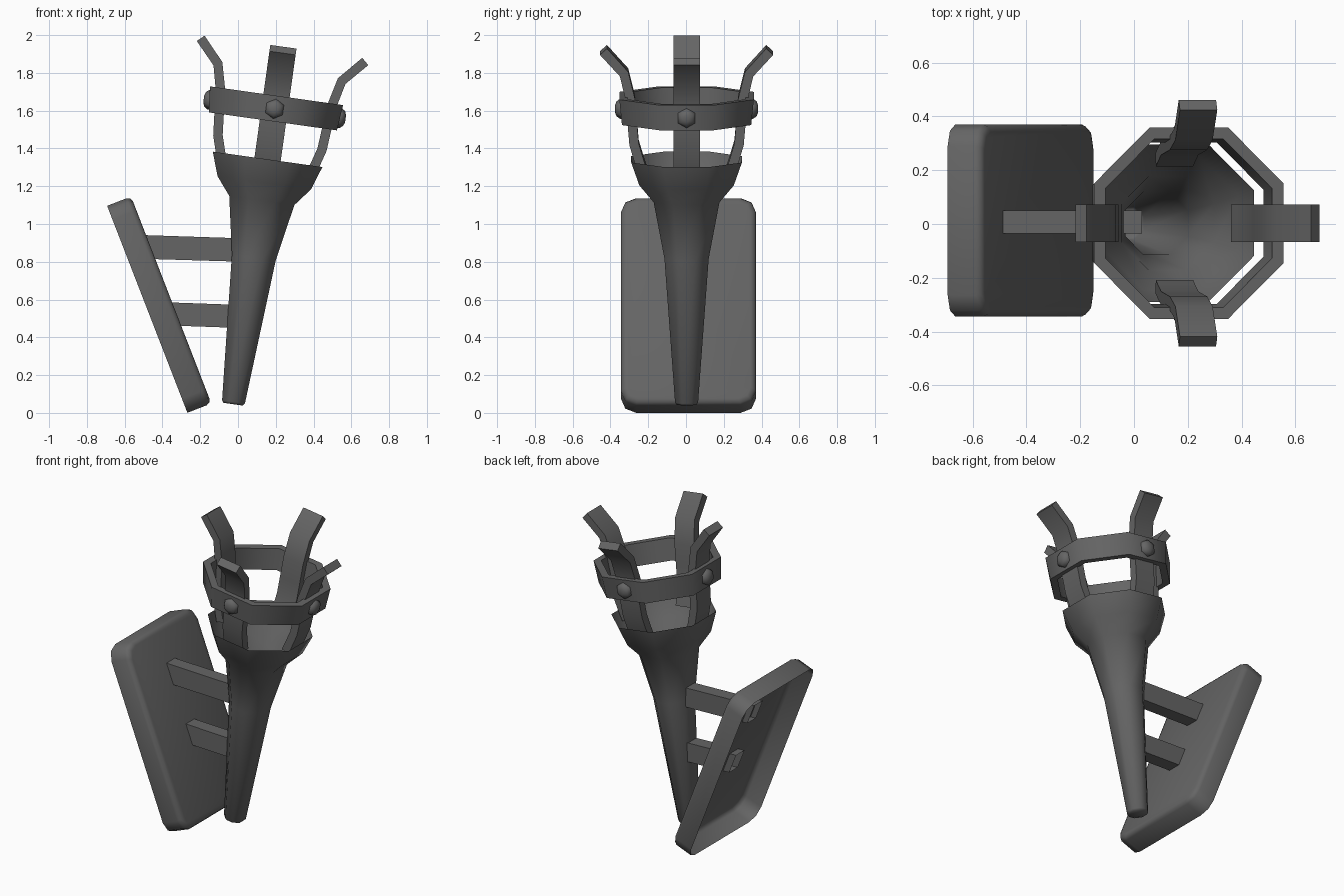
import bpy, bmesh, math
from mathutils import Matrix, Vector

if "Cube" in bpy.data.objects:
    bpy.data.objects.remove(bpy.data.objects["Cube"])

iron = bpy.data.materials.new("dark_iron")
iron.diffuse_color = (0.13, 0.13, 0.13, 1)
iron.use_nodes = True
iron.node_tree.nodes["Principled BSDF"].inputs["Base Color"].default_value = iron.diffuse_color

TILT = math.radians(8.0)
TORCH = Matrix.Translation((-0.025, 0.003, 0.05)) @ Matrix.Rotation(TILT, 4, 'Y')
PLATE = Matrix.Translation((-0.417, 0.013, 0.573)) @ Matrix.Rotation(math.radians(-21.2), 4, 'Y')
K = 1 / math.cos(math.pi / 8)          # flat-to-corner ratio of an octagon


def finish(name, bm, matrix, angle=50):
    bmesh.ops.recalc_face_normals(bm, faces=bm.faces)
    bm.transform(matrix)
    me = bpy.data.meshes.new(name)
    bm.to_mesh(me)
    bm.free()
    me.materials.append(iron)
    ob = bpy.data.objects.new(name, me)
    bpy.context.collection.objects.link(ob)
    bpy.ops.object.select_all(action='DESELECT')
    ob.select_set(True)
    bpy.context.view_layer.objects.active = ob
    bpy.ops.object.shade_smooth_by_angle(angle=math.radians(angle))
    return ob


def skin(loops, cap_start=False, cap_end=False, closed=False):
    """Bridge equal-length loops of points into a surface."""
    bm = bmesh.new()
    rows = [[bm.verts.new(p) for p in loop] for loop in loops]
    n = len(rows[0])
    pairs = list(zip(rows, rows[1:])) + ([(rows[-1], rows[0])] if closed else [])
    for a, b in pairs:
        for i in range(n):
            j = (i + 1) % n
            bm.faces.new((a[i], a[j], b[j], b[i]))
    if cap_start:
        bm.faces.new(rows[0][::-1])
    if cap_end:
        bm.faces.new(rows[-1])
    return bm


def ngon(r, z, sides, offset=0.5):
    return [(r * math.cos((i + offset) * math.tau / sides),
             r * math.sin((i + offset) * math.tau / sides), z) for i in range(sides)]


# Handle flaring into an open cup
profile = [(0.052, -0.004), (0.061, 0.008), (0.117, 0.78), (0.174, 1.085), (0.25, 1.18), (0.293, 1.305)]
finish("handle_and_cup", skin([ngon(r * K, s, 8) for r, s in profile], cap_start=True), TORCH, 80)

# Octagonal band
band = [(0.342, 1.508), (0.356, 1.645), (0.313, 1.645), (0.300, 1.508)]
finish("band", skin([ngon(r * K, s, 8) for r, s in band], closed=True), TORCH)

# Four bent straps, each with a rivet on the band
path = [Vector(p) for p in [(0.235, 1.255), (0.252, 1.307), (0.278, 1.395),
                            (0.287, 1.50), (0.297, 1.63), (0.331, 1.77), (0.440, 1.89)]]
W, T = 0.07, 0.025
for i, side in enumerate(("right", "back", "left", "front")):
    turn = TORCH @ Matrix.Rotation(i * math.pi / 2, 4, 'Z')
    loops = []
    for k, p in enumerate(path):
        d = (path[min(k + 1, len(path) - 1)] - path[max(k - 1, 0)]).normalized()
        o = Vector((d.y, -d.x)) * T
        a, b = p + o, p - o
        loops.append([(a.x, -W, a.y), (a.x, W, a.y), (b.x, W, b.y), (b.x, -W, b.y)])
    finish("strap_" + side, skin(loops, True, True), turn)
    dome = [ngon(0.053, -0.01, 6, 0), ngon(0.053, 0.004, 6, 0),
            ngon(0.040, 0.022, 6, 0), ngon(0.018, 0.030, 6, 0)]
    place = turn @ Matrix.Translation((0.349, 0, 1.575)) @ Matrix.Rotation(math.pi / 2, 4, 'Y')
    finish("rivet_" + side, skin(dome, True, True), place, 65)


# Wall plate: rounded shallow tray, open at the back
def rounded(x, inset):
    hy, hz, r = 0.3575 - inset, 0.5875 - inset, 0.08 - inset * 0.5
    pts = []
    for q, (sy, sz) in enumerate([(1, 1), (-1, 1), (-1, -1), (1, -1)]):
        for t in range(3):
            a = (q + t / 2) * math.pi / 2
            pts.append((x, sy * (hy - r) + r * math.cos(a), sz * (hz - r) + r * math.sin(a)))
    return pts


plate = [rounded(-0.068, 0), rounded(0.042, 0), rounded(0.060, 0.009), rounded(0.068, 0.028)]
finish("wall_plate", skin(plate, cap_end=True), PLATE)

# Two hollow brackets joining plate and handle (back ends open)
brackets = {"upper_bracket": [(-0.50, 0.942, 0.815), (0.03, 0.924, 0.800)],
            "lower_bracket": [(-0.37, 0.586, 0.462), (0.0, 0.572, 0.450)]}
for name, ends in brackets.items():
    loops = []
    for k, (x, top, low) in enumerate(ends):
        slant = 0.05 if k == 0 else 0   # back end follows the leaning plate
        loops.append([(x - slant / 2, -0.035, top), (x - slant / 2, 0.051, top),
                      (x + slant / 2, 0.051, low), (x + slant / 2, -0.035, low)])
    finish(name, skin(loops, cap_end=True), Matrix())
